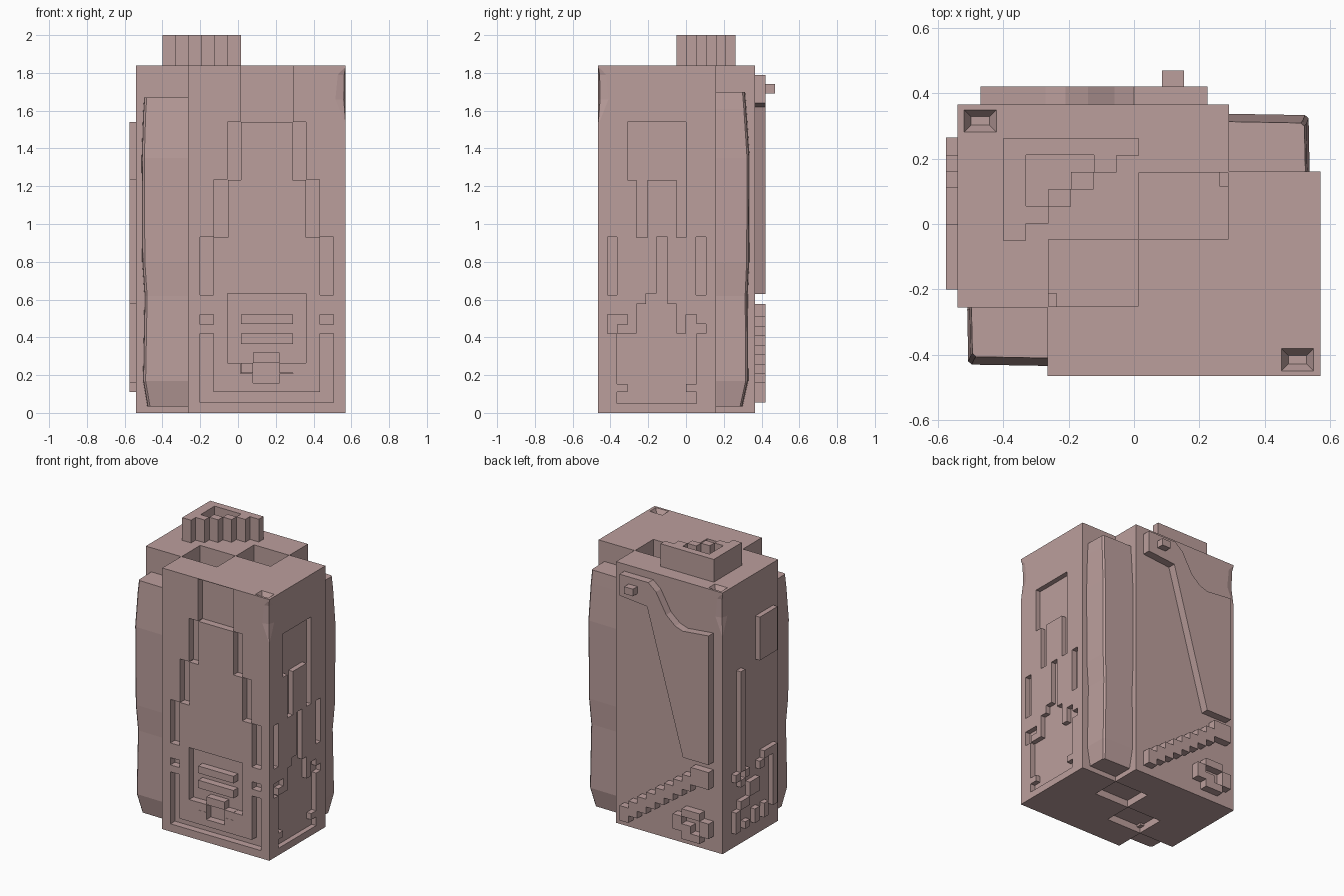
import bpy, bmesh

if "Cube" in bpy.data.objects:
    bpy.data.objects.remove(bpy.data.objects["Cube"])

stone = bpy.data.materials.new("dusty pink stone")
stone.diffuse_color = (0.50, 0.345, 0.335, 1)
stone.use_nodes = True
stone.node_tree.nodes["Principled BSDF"].inputs["Base Color"].default_value = stone.diffuse_color


def finish(name, bm):
    bmesh.ops.recalc_face_normals(bm, faces=bm.faces[:])
    me = bpy.data.meshes.new(name)
    bm.to_mesh(me)
    bm.free()
    me.materials.append(stone)
    ob = bpy.data.objects.new(name, me)
    bpy.context.collection.objects.link(ob)
    return ob


def add_box(bm, x0, x1, y0, y1, z0, z1):
    vs = bmesh.ops.create_cube(bm, size=1)["verts"]
    for v in vs:
        v.co = (x1 if v.co.x > 0 else x0, y1 if v.co.y > 0 else y0,
                z1 if v.co.z > 0 else z0)


def boxes(name, items):
    bm = bmesh.new()
    for b in items:
        add_box(bm, *b)
    return finish(name, bm)


def loft(name, rings):
    """Closed solid through rings of equal point count."""
    bm = bmesh.new()
    vs = [[bm.verts.new(p) for p in r] for r in rings]
    n = len(vs[0])
    for a, b in zip(vs, vs[1:]):
        for i in range(n):
            bm.faces.new((a[i], a[(i + 1) % n], b[(i + 1) % n], b[i]))
    bm.faces.new(vs[0][::-1])
    bm.faces.new(vs[-1])
    return finish(name, bm)


def prism(name, pts, z0, z1):
    return loft(name, [[(x, y, z) for x, y in pts] for z in (z0, z1)])


def cut(target, cutter):
    mod = target.modifiers.new("cut", 'BOOLEAN')
    mod.operation, mod.solver, mod.object = 'DIFFERENCE', 'EXACT', cutter
    mod.use_self = True
    dg = bpy.context.evaluated_depsgraph_get()
    me = bpy.data.meshes.new_from_object(target.evaluated_get(dg))
    target.modifiers.clear()
    target.data = me
    bpy.data.objects.remove(cutter)


# body: two overlapping offset blocks seen as one stepped plan
body = prism("body", [(-.265, -.465), (.57, -.465), (.57, .16), (.29, .16),
                      (.29, .365), (-.54, .365), (-.54, -.255), (-.265, -.255)], 0, 1.84)

# deep pits in the top, shallow ones in the bottom
pits = []
for x0, x1, y0, y1 in ((-.262, .012, -.252, -.047), (.016, .287, -.047, .157)):
    pits += [(x0, x1, y0, y1, 1.54, 1.9), (x0, x1, y0, y1, -.1, .05)]
cut(body, boxes("pit_cutter", pits))

# front carving: stepped spire outline, mask recess and frame (x0, x1, z0, z1)
E = .0008
front = [(.015, .29, 1.54, 1.836), (-.055, .36, .265, .63), (.015, .29, .21, .267),
         (.08, .22, .16, .212), (-.2, .5, .055, .11)]
for x, z0, z1 in ((-.055, 1.235, 1.54), (-.125, .93, 1.235), (-.2, .625, .93),
                  (-.2, .47, .52), (-.2, .0552, .42)):
    front += [(x, x + .07, z0, z1), (.305 - x - .07, .305 - x, z0, z1)]
cut(body, boxes("front_cutter", [(a - E, b + E, -.6, -.415, c - E, d + E)
                                 for a, b, c, d in front]))

# right side carving (y0, y1, z0, z1)
side = [(-.31, 0, 1.235, 1.54), (-.26, -.205, .93, 1.236), (-.05, 0, .93, 1.236),
        (-.415, -.365, .625, .93), (.055, .105, .625, .93),
        (-.365, .055, .05, .11), (-.31, 0, .1, .42), (-.365, .055, .155, .42),
        (-.26, -.05, .41, .575), (-.21, -.1, .57, .63), (-.155, -.1, .62, .93),
        (-.415, -.31, .47, .52), (-.415, -.365, .42, .475),
        (0, .055, .41, .52), (.05, .105, .42, .47)]
cut(body, boxes("side_cutter", [(.535, .7, a - E, b + E, c - E, d + E)
                                for a, b, c, d in side]))

# worn upper corners: tapering chip on two opposite edges
for s, cx, cy in ((1, .57, -.465), (-1, -.54, .365)):
    rings = []
    for z, k in ((1.54, .004), (1.66, .034), (1.79, .026), (1.825, .006)):
        rings.append([(cx + s * .05, cy - s * .05, z), (cx + s * .05, cy + s * k * 1.6, z),
                      (cx, cy + s * k * 1.6, z), (cx - s * k * .3, cy + s * k * .3, z),
                      (cx - s * k * 1.6, cy, z), (cx - s * k * 1.6, cy - s * .05, z)])
    cut(body, loft("chip_cutter", rings))
    x0, x1 = sorted((cx - s * .11, cx - s * .03))
    y0, y1 = sorted((cy + s * .025, cy + s * .075))
    cut(body, loft("dent_cutter", [
        [(x0 + k, y0 + k, z), (x1 - k, y0 + k, z), (x1 - k, y1 - k, z), (x0 + k, y1 - k, z)]
        for z, k in ((1.80, .012), (1.86, -.02))]))

# raised mask pieces in the front recess
boxes("mask_pieces", [(a, b, -.465, -.41, c, d) for a, b, c, d in
                      ((.015, .29, .47, .52), (.015, .08, .365, .42), (.22, .29, .365, .42),
                       (.08, .22, .365, .42), (.08, .22, .265, .32), (.015, .08, .21, .265),
                       (.22, .29, .21, .265))])


# weathered corner pillars
def pillar(name, cx, cy, sx, sy, top):
    rings = []
    for z, dx, dy in ((.035, .245, .185), (.17, .268, .215), (.62, .26, .212),
                      (.80, .272, .22), (1.35, .275, .222), (top - .09, .268, .205),
                      (top, .262, .198)):
        c = .014
        rings.append([(cx + sx * a, cy + sy * b, z) for a, b in
                      ((0, 0), (dx - .006, 0), (dx, .05), (dx - .003, dy - c),
                       (dx - c, dy - .004), (.03, dy), (0, dy))])
    loft(name, rings)


pillar("front_left_pillar", -.235, -.212, -1, -1, 1.67)
pillar("back_right_pillar", .262, .115, 1, 1, 1.70)

# stepped triangular cap with a sunken centre
steps = [(-.4, -.05)]
for i in range(6):
    x, y = -.4 + .0692 * (i + 1), -.05 + .052 * i
    steps += [(x, y), (x, y + .052)]
cap = prism("stepped_cap", steps + [(-.4, .262)], 1.835, 2)
hole = [(-.33, .055)]
for i in range(3):
    x, y = -.33 + .069 * (i + 1), .055 + .052 * i
    hole += [(x, y), (x, y + .052)]
cut(cap, prism("cap_cutter", hole + [(-.33, .211)], 1.94, 2.1))

# long angled blade plate on the back
blade = [(.225, 1.79), (0, 1.79), (-.06, 1.74), (-.14, 1.60), (-.21, 1.54), (-.27, 1.52),
         (-.47, 1.54), (-.47, .63), (-.27, .63), (.01, 1.62), (.225, 1.64)]
loft("back_blade", [[(x, y, z) for x, z in blade] for y in (.36, .42)])
boxes("blade_stud", [(.085, .153, .41, .47, 1.69, 1.74)])

# serrated bar and block cluster low on the back
bar = [(.225 - .0695 * (i + 1), .225 - .0695 * i, .36, .42, .055 + .05 * i, .16 + .05 * i)
       for i in range(8)]
bar.append((-.47, -.331, .36, .42, .455, .577))
boxes("serrated_bar", bar)
cells = [(1, 3), (2, 3), (0, 2), (3, 2), (1, 1), (2, 2), (0, 1), (3, 1), (1, 0), (2, 0)]
cells = [c for c in cells if c != (2, 2)]
boxes("block_cluster", [(-.26 - .07 * i, -.19 - .07 * i, .36, .42,
                         .055 + .053 * j, .108 + .053 * j) for i, j in cells])

# raised plates on the left side (y0, y1, z0, z1)
left = {"left_panel": [(-.2, 0, 1.235, 1.54)],
        "left_rod": [(.16, .21, .525, 1.235), (.11, .16, .47, .525), (.21, .265, .47, .525),
                     (.16, .21, .42, .47)],
        "left_stepped_relief": [(-.2, -.05, .525, .58), (-.05, 0, .47, .525),
                                (0, .11, .32, .42), (.11, .21, .26, .32), (.21, .265, .11, .26),
                                (.11, .16, .11, .16), (0, .055, .11, .21), (-.2, -.15, .16, .525),
                                (-.1, -.05, .11, .21)]}
for name, rects in left.items():
    boxes(name, [(-.575, -.53, *r) for r in rects])
